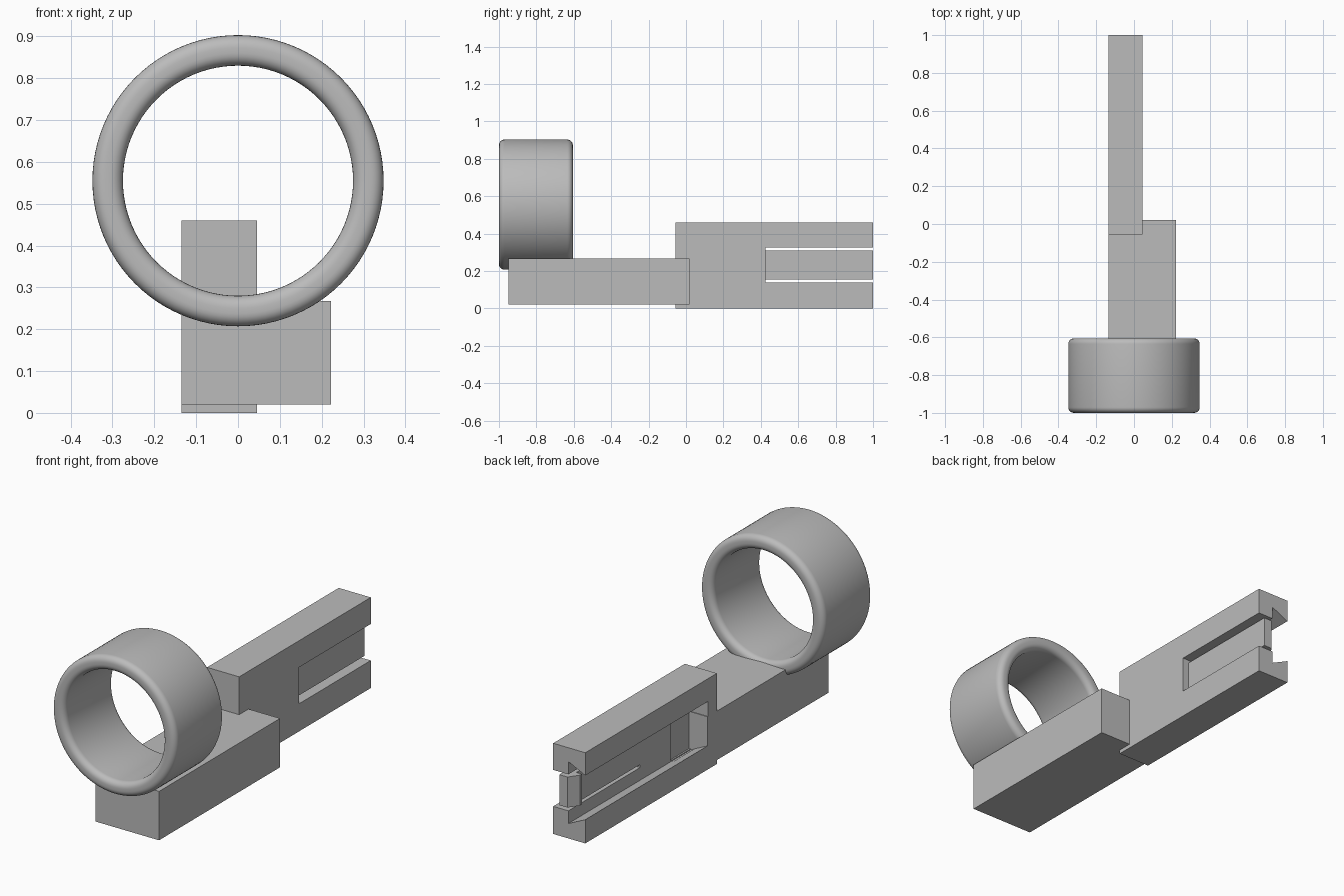
import bpy
import bmesh
import math
from mathutils import Vector

cube = bpy.data.objects.get("Cube")
if cube:
    bpy.data.objects.remove(cube, do_unlink=True)

grey = bpy.data.materials.new("plain grey")
grey.use_nodes = True
GREY = (0.5, 0.5, 0.5, 1)
grey.diffuse_color = GREY
grey.node_tree.nodes["Principled BSDF"].inputs["Base Color"].default_value = GREY


def finish(name, bm):
    bmesh.ops.recalc_face_normals(bm, faces=bm.faces)
    mesh = bpy.data.meshes.new(name)
    bm.to_mesh(mesh)
    bm.free()
    mesh.materials.append(grey)
    obj = bpy.data.objects.new(name, mesh)
    bpy.context.collection.objects.link(obj)
    return obj


def prism(name, points, direction):
    """Extrude a closed outline of 3D points along a vector."""
    bm = bmesh.new()
    face = bm.faces.new([bm.verts.new(p) for p in points])
    ext = bmesh.ops.extrude_face_region(bm, geom=[face])
    verts = [g for g in ext["geom"] if isinstance(g, bmesh.types.BMVert)]
    bmesh.ops.translate(bm, verts=verts, vec=Vector(direction))
    return finish(name, bm)


def box(name, x, y, z):
    outline = [(x[0], y[0], z[0]), (x[1], y[0], z[0]),
               (x[1], y[1], z[0]), (x[0], y[1], z[0])]
    return prism(name, outline, (0, 0, z[1] - z[0]))


def cut(target, cutter):
    mod = target.modifiers.new("cut", "BOOLEAN")
    mod.operation = "DIFFERENCE"
    mod.solver = "EXACT"
    mod.object = cutter
    bpy.context.view_layer.objects.active = target
    bpy.ops.object.modifier_apply(modifier=mod.name)
    bpy.data.objects.remove(cutter, do_unlink=True)


# Mounting block under the ring
box("ring_block", (-0.135, 0.222), (-0.95, 0.02), (0.02, 0.268))

# Rail with a dovetail channel on one side and a tongue slot through it
MID = 0.2325
rail = box("rail", (-0.135, 0.045), (-0.055, 1), (0, 0.46))
depth, mouth, floor = 0.157, 0.112, -0.04
slope = (depth - mouth) / (floor + 0.135)
lip = mouth - slope * 0.05
channel = [(floor, 0.016, MID - depth), (floor, 0.016, MID + depth),
           (-0.185, 0.016, MID + lip), (-0.185, 0.016, MID - lip)]
cut(rail, prism("channel_cutter", channel, (0, 1.1, 0)))
cut(rail, box("slot_cutter", (-0.08, 0.1), (0.425, 1.1), (0.14, 0.325)))
cut(rail, box("catch_cutter", (-0.06, -0.032), (0.016, 0.18), (0.08, 0.385)))

# Springy tongue ending in a ramped tooth
tongue = [(0.011, 0.42), (0.011, 1), (-0.035, 1), (-0.07, 0.95),
          (-0.07, 0.935), (floor, 0.935), (floor, 0.42)]
prism("latch_tongue", [(x, y, 0.155) for x, y in tongue], (0, 0, 0.155))

# Ring: rounded rectangular section spun around the y axis
INNER, OUTER, FRONT, BACK, ROUND = 0.275, 0.348, -1, -0.605, 0.03
CENTRE = Vector((0, 0, 0.555))
corners = [(OUTER - ROUND, BACK - ROUND), (INNER + ROUND, BACK - ROUND),
           (INNER + ROUND, FRONT + ROUND), (OUTER - ROUND, FRONT + ROUND)]
section = []
for quarter, (r, y) in enumerate(corners):
    for step in range(7):
        a = math.radians(90 * quarter + 15 * step)
        section.append((r + ROUND * math.cos(a), y + ROUND * math.sin(a)))
bm = bmesh.new()
verts = [bm.verts.new((r, y, CENTRE.z)) for r, y in section]
edges = [bm.edges.new((v, verts[i - 1])) for i, v in enumerate(verts)]
bmesh.ops.spin(bm, geom=verts + edges, cent=CENTRE, axis=(0, 1, 0),
               angle=math.tau, steps=96, use_merge=True)
bmesh.ops.remove_doubles(bm, verts=bm.verts, dist=0.0001)
ring = finish("ring", bm)
bpy.ops.object.select_all(action="DESELECT")
ring.select_set(True)
bpy.context.view_layer.objects.active = ring
bpy.ops.object.shade_smooth_by_angle(angle=math.radians(40))
